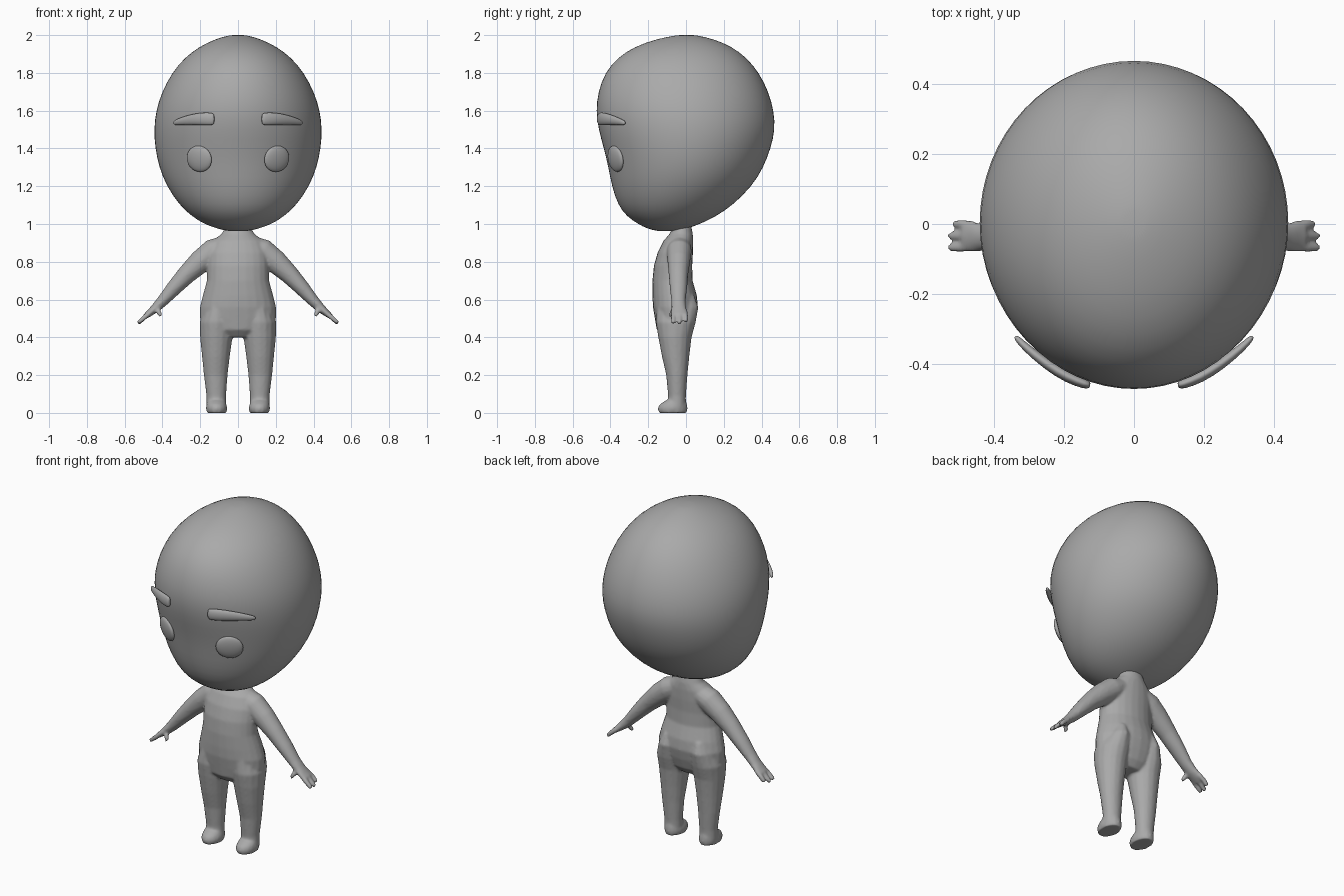
import bpy, bmesh, math
from mathutils import Vector

grey = bpy.data.materials.new("plain_grey")
grey.diffuse_color = (0.4, 0.4, 0.4, 1)


def loft(bm, rings, side=(0, 1, 0), along=None, n=16):
    """Skin elliptical rings (centre, radius across, radius along side)."""
    v = Vector(side)
    pts = [Vector(r[0]) for r in rings]
    loops = []
    for i, (c, a, b) in enumerate(rings):
        t = Vector(along) if along else pts[min(i + 1, len(pts) - 1)] - pts[max(i - 1, 0)]
        u = v.cross(t).normalized()
        loops.append([bm.verts.new(pts[i] + u * a * math.cos(k * math.tau / n)
                                   + v * b * math.sin(k * math.tau / n)) for k in range(n)])
    for p, q in zip(loops, loops[1:]):
        for k in range(n):
            bm.faces.new((p[k], p[(k + 1) % n], q[(k + 1) % n], q[k]))
    # rounded ends: fan to a centre point
    for loop, c in ((loops[0][::-1], pts[0]), (loops[-1], pts[-1])):
        tip = bm.verts.new(c)
        for k in range(n):
            bm.faces.new((loop[k], loop[(k + 1) % n], tip))


def finish(bm, name):
    bmesh.ops.recalc_face_normals(bm, faces=bm.faces)
    for f in bm.faces:
        f.smooth = True
    me = bpy.data.meshes.new(name)
    bm.to_mesh(me)
    bm.free()
    me.materials.append(grey)
    ob = bpy.data.objects.new(name, me)
    bpy.context.collection.objects.link(ob)
    return ob


def upright(rows, x=0.0):
    """Rows of (z, half width, front y, back y) as horizontal rings."""
    return [((r[4] if len(r) > 4 else x, (r[2] + r[3]) / 2, r[0]), r[1], (r[3] - r[2]) / 2)
            for r in rows]


UP = (0, 0, 1)

# Head: big egg with a flattened, slightly receding face
bm = bmesh.new()
loft(bm, upright([
    (0.962, 0.05, -0.15, -0.05), (0.975, 0.11, -0.205, 0.005), (1.0, 0.18, -0.255, 0.075),
    (1.04, 0.245, -0.315, 0.16), (1.1, 0.312, -0.362, 0.25), (1.2, 0.38, -0.395, 0.352),
    (1.3, 0.42, -0.413, 0.413), (1.4, 0.441, -0.437, 0.451), (1.5, 0.448, -0.466, 0.475),
    (1.6, 0.437, -0.48, 0.468), (1.7, 0.405, -0.468, 0.44), (1.8, 0.352, -0.432, 0.39),
    (1.88, 0.285, -0.366, 0.324), (1.94, 0.205, -0.273, 0.243), (1.98, 0.118, -0.155, 0.145),
    (2.0, 0.045, -0.05, 0.055)]), along=UP, n=32)
finish(bm, "head").modifiers.new("round", "SUBSURF").levels = 1

# Body: torso, legs, feet, arms and hands fused into one skin
bm = bmesh.new()
loft(bm, upright([
    (0.40, 0.10, -0.12, 0.00), (0.44, 0.165, -0.155, 0.03), (0.5, 0.202, -0.165, 0.05),
    (0.56, 0.202, -0.175, 0.063), (0.62, 0.187, -0.178, 0.058), (0.7, 0.165, -0.178, 0.035),
    (0.78, 0.163, -0.17, 0.033), (0.85, 0.16, -0.15, 0.037), (0.91, 0.135, -0.12, 0.038),
    (0.95, 0.085, -0.085, 0.036), (1.0, 0.06, -0.065, 0.025)]), along=UP, n=24)
for s in (-1, 1):
    # leg
    loft(bm, upright([
        (0.03, 0.052, -0.095, -0.002, s * 0.115), (0.09, 0.052, -0.095, 0.0, s * 0.115),
        (0.2, 0.063, -0.105, 0.008, s * 0.118), (0.3, 0.074, -0.128, 0.018, s * 0.117),
        (0.4, 0.086, -0.147, 0.03, s * 0.115), (0.48, 0.09, -0.16, 0.052, s * 0.113),
        (0.56, 0.07, -0.155, 0.066, s * 0.105), (0.62, 0.04, -0.11, 0.045, s * 0.1)]), along=UP)
    # foot with flat sole
    loft(bm, upright([
        (0.0, 0.052, -0.145, 0.005, s * 0.113), (0.025, 0.057, -0.15, 0.008, s * 0.113),
        (0.045, 0.053, -0.14, 0.006, s * 0.114), (0.065, 0.046, -0.11, 0.0, s * 0.115)]), along=UP)
    # arm ending in a palm
    loft(bm, [((s * x, y, z), a, b) for x, y, z, a, b in (
        (0.05, -0.035, 0.895, 0.05, 0.06), (0.13, -0.036, 0.855, 0.068, 0.066),
        (0.2, -0.038, 0.80, 0.062, 0.06), (0.27, -0.04, 0.735, 0.051, 0.052),
        (0.34, -0.04, 0.66, 0.041, 0.046), (0.40, -0.04, 0.592, 0.031, 0.038),
        (0.435, -0.038, 0.557, 0.025, 0.039), (0.465, -0.036, 0.531, 0.019, 0.045),
        (0.488, -0.035, 0.513, 0.015, 0.043))])
    # three fingers
    for y, x, z in ((-0.068, 0.53, 0.476), (-0.034, 0.53, 0.474), (0.0, 0.515, 0.483)):
        loft(bm, [((s * 0.46, y * 0.9 - 0.003, 0.533), 0.013, 0.013),
                  ((s * 0.495, y, 0.506), 0.014, 0.0135),
                  ((s * x, y, z), 0.012, 0.011)], n=10)
    # thumb
    loft(bm, [((s * 0.43, -0.055, 0.56), 0.016, 0.016), ((s * 0.42, -0.073, 0.535), 0.014, 0.014),
              ((s * 0.408, -0.082, 0.512), 0.011, 0.011)], n=10)
body = finish(bm, "body")
remesh = body.modifiers.new("fuse", "REMESH")
remesh.mode = "VOXEL"
remesh.voxel_size = 0.007
remesh.use_smooth_shade = True
soft = body.modifiers.new("soften", "SMOOTH")
soft.factor = 0.5
soft.iterations = 7

for s, label in ((-1, "right"), (1, "left")):
    # Eyebrow: tapered bar wrapped around the forehead
    bm = bmesh.new()
    loft(bm, [((s * x, y, z), a, b) for x, y, z, a, b in (
        (0.126, -0.462, 1.556, 0.009, 0.026), (0.136, -0.460, 1.556, 0.015, 0.035),
        (0.19, -0.440, 1.557, 0.017, 0.035), (0.25, -0.402, 1.553, 0.016, 0.029),
        (0.31, -0.354, 1.543, 0.012, 0.019), (0.335, -0.328, 1.536, 0.009, 0.013),
        (0.34, -0.322, 1.535, 0.004, 0.007))], side=UP, n=12)
    finish(bm, label + "_eyebrow").modifiers.new("round", "SUBSURF").levels = 1

    # Eye: flattened ball set into the face
    bm = bmesh.new()
    bmesh.ops.create_uvsphere(bm, u_segments=20, v_segments=12, radius=1)
    eye = finish(bm, label + "_eye")
    eye.location = (s * 0.205, -0.373, 1.345)
    eye.scale = (0.075, 0.022, 0.07)
    eye.rotation_euler = (math.radians(10), 0, s * math.radians(29))
